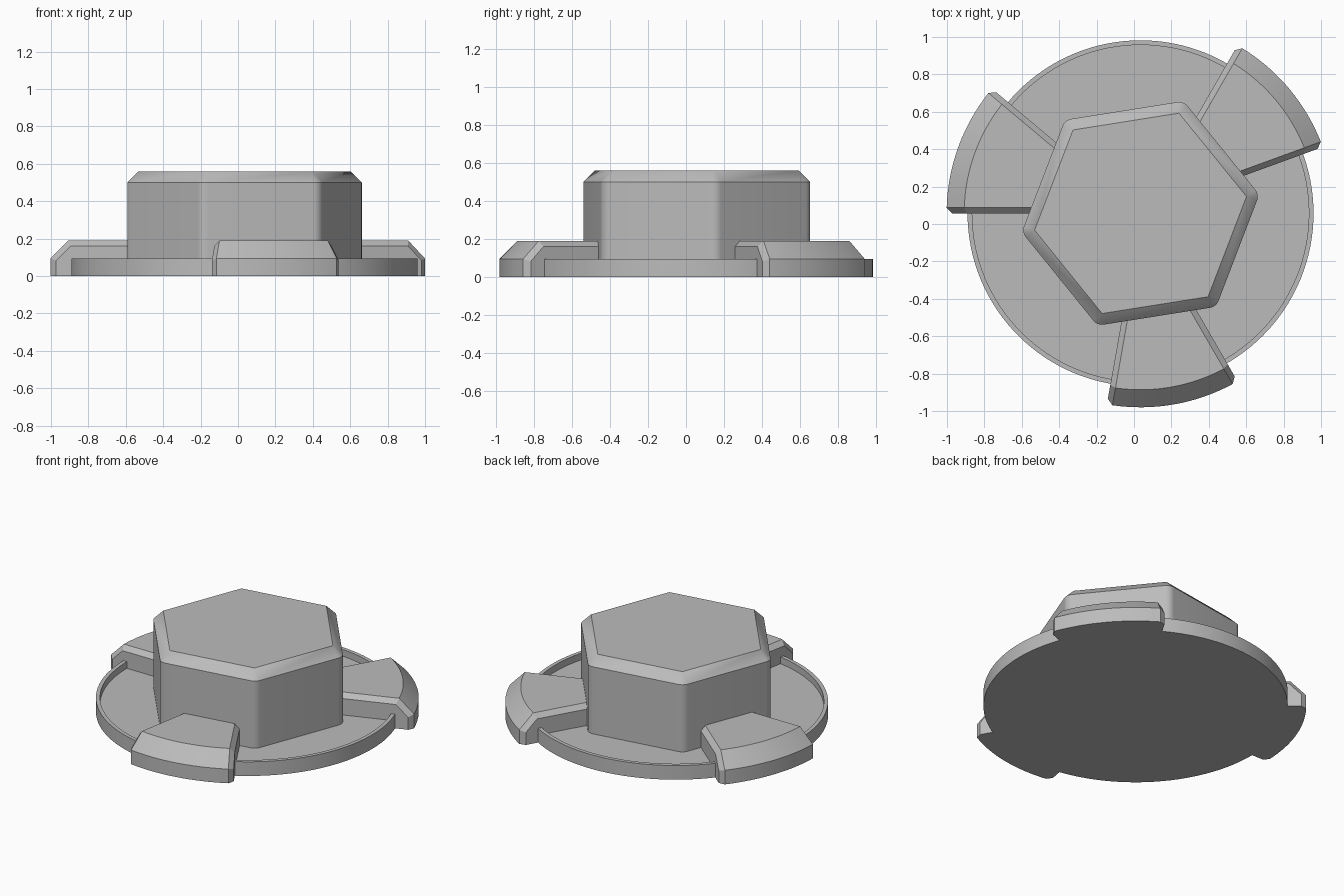
import bpy
import bmesh
from math import sin, cos, asin, pi, radians, sqrt

cube = bpy.data.objects.get("Cube")
if cube:
    bpy.data.objects.remove(cube, do_unlink=True)

CENTRE = (0.035, 0.057, 0)

grey = bpy.data.materials.new("plain grey")
grey.use_nodes = True
colour = (0.5, 0.5, 0.5, 1)
grey.diffuse_color = colour
grey.node_tree.nodes["Principled BSDF"].inputs["Base Color"].default_value = colour


def skin(name, rings, capped=True, closed=False):
    """Join matching rings of points with quads, then cap or loop the ends."""
    bm = bmesh.new()
    loops = [[bm.verts.new(p) for p in ring] for ring in rings]
    pairs = list(zip(loops, loops[1:]))
    if closed:
        pairs.append((loops[-1], loops[0]))
    for a, b in pairs:
        for i in range(len(a)):
            j = (i + 1) % len(a)
            bm.faces.new((a[i], a[j], b[j], b[i]))
    if capped:
        bm.faces.new(loops[0])
        bm.faces.new(loops[-1])
    bmesh.ops.remove_doubles(bm, verts=bm.verts, dist=0.0002)
    bmesh.ops.recalc_face_normals(bm, faces=bm.faces)
    mesh = bpy.data.meshes.new(name)
    bm.to_mesh(mesh)
    bm.free()
    mesh.materials.append(grey)
    obj = bpy.data.objects.new(name, mesh)
    bpy.context.collection.objects.link(obj)
    obj.location = CENTRE
    bpy.ops.object.select_all(action='DESELECT')
    obj.select_set(True)
    bpy.context.view_layer.objects.active = obj
    bpy.ops.object.shade_smooth_by_angle(angle=radians(20))
    return obj


def polar(r, a, z):
    return (r * cos(a), r * sin(a), z)


# Round dish with a thin raised rim
def circle(r, z, n=128):
    return [polar(r, 2 * pi * i / n, z) for i in range(n)]


skin("dish", [circle(0.925, 0), circle(0.925, 0.095),
              circle(0.9, 0.095), circle(0.9, 0.05)])


# Hexagonal head with rounded upright edges and a chamfered top
def rounded_hexagon(fillet, z, steps=8):
    points = []
    reach = 0.643 - 2 * 0.06 / sqrt(3)
    for k in range(6):
        a = radians(9 + 60 * k)
        cx, cy, _ = polar(reach, a, 0)
        for s in range(steps + 1):
            b = a + radians(60) * (s / steps - 0.5)
            points.append((cx + fillet * cos(b), cy + fillet * sin(b), z))
    return points


skin("hexagonal_head", [rounded_hexagon(0.06, 0.03), rounded_hexagon(0.06, 0.5),
                        rounded_hexagon(0.0, 0.56)])


# Three lugs: a profile swept through an arc, with chamfered ends
BEVEL = 0.03
FULL = [(0.45, 0.02), (0.924, 0.02), (0.924, 0), (1.037, 0),
        (1.037, 0.095), (0.943, 0.19), (0.45, 0.19)]
END = [(0.45, 0.02), (0.924, 0.02), (0.924, 0), (1.007, 0),
       (1.007, 0.083), (0.931, 0.16), (0.45, 0.16)]


def lug(name, middle, half=radians(20), steps=16):
    rings = [[polar(r, middle - half, z) for r, z in END]]
    for i in range(steps + 1):
        t = 2 * i / steps - 1
        rings.append([polar(r, middle + t * (half - asin(BEVEL / r)), z)
                      for r, z in FULL])
    rings.append([polar(r, middle + half, z) for r, z in END])
    return skin(name, rings)


for name, angle in (("back_left_lug", 40), ("right_lug", 160), ("front_lug", 280)):
    lug(name, radians(angle))
